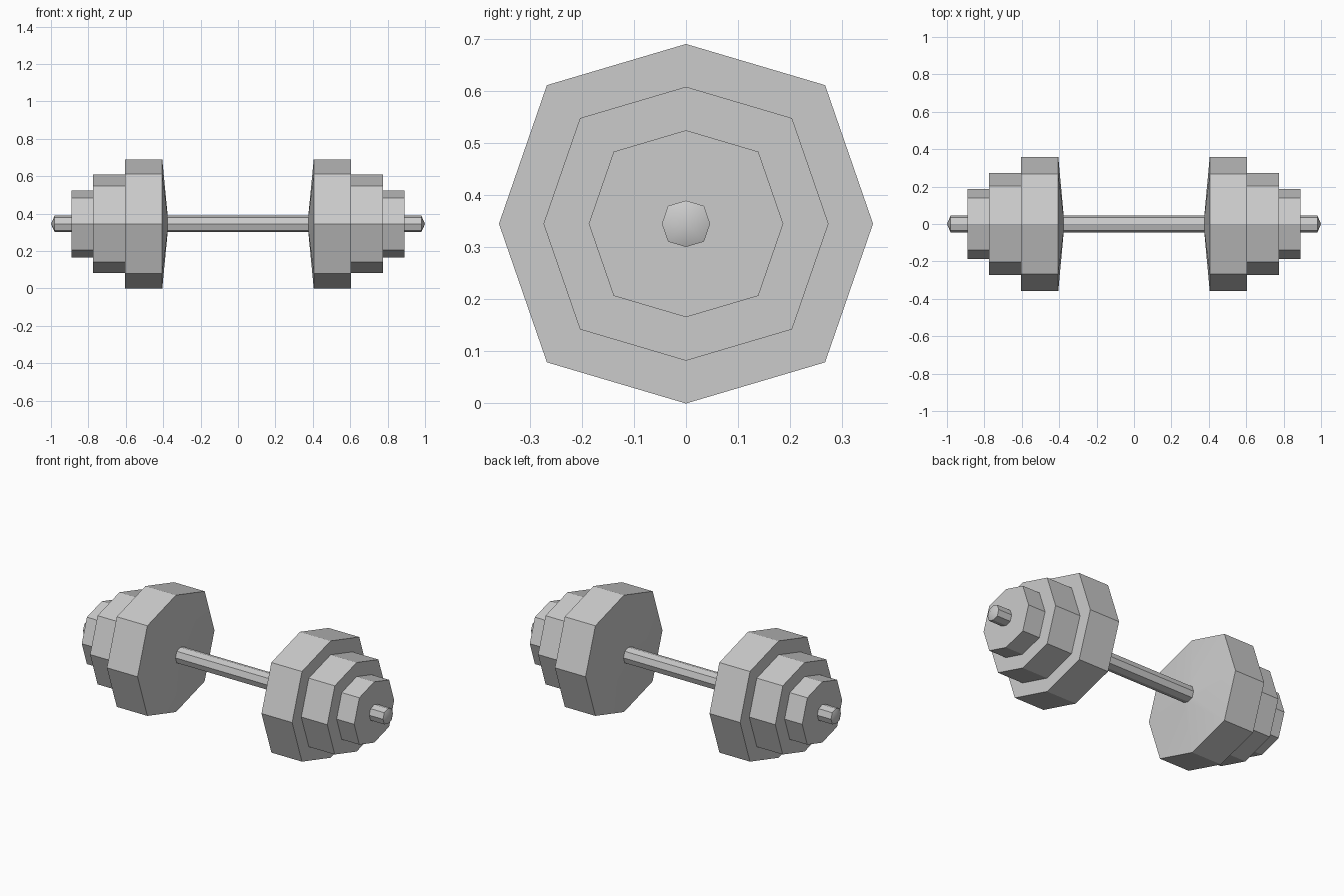
import bpy, bmesh

if "Cube" in bpy.data.objects:
    bpy.data.objects.remove(bpy.data.objects["Cube"])

CENTRE_Z = 0.345
# Eight-sided cross-section (y, z) of the largest plate; every ring is a scaled copy
SECTION = [(0.359, 0), (0.267, 0.266), (0, 0.345), (-0.267, 0.266),
           (-0.359, 0), (-0.267, -0.266), (0, -0.345), (0.267, -0.266)]
BAR, SMALL, MID, BIG = 0.129, 0.52, 0.762, 1.0


def loft(name, profile):
    """Skin rings along x; profile is (x, scale), scale 0 gives a point."""
    bm = bmesh.new()
    rings = []
    for x, s in profile:
        if s == 0:
            rings.append([bm.verts.new((x, 0, CENTRE_Z))] * 8)
        else:
            rings.append([bm.verts.new((x, y * s, CENTRE_Z + z * s)) for y, z in SECTION])
    for a, b in zip(rings, rings[1:]):
        for i in range(8):
            j = (i + 1) % 8
            bm.faces.new(list(dict.fromkeys((a[i], a[j], b[j], b[i]))))
    bmesh.ops.recalc_face_normals(bm, faces=bm.faces)
    # Make sure the skin faces outwards even though the tubes are open
    side = max(bm.faces, key=lambda f: abs(f.normal.y))
    if side.normal.y * side.calc_center_median().y < 0:
        bmesh.ops.reverse_faces(bm, faces=bm.faces)
    mesh = bpy.data.meshes.new(name)
    bm.to_mesh(mesh)
    bm.free()
    obj = bpy.data.objects.new(name, mesh)
    bpy.context.collection.objects.link(obj)
    bpy.ops.object.select_all(action='DESELECT')
    obj.select_set(True)
    bpy.context.view_layer.objects.active = obj
    bpy.ops.object.shade_smooth_by_angle(angle=0.45)
    return obj


# Grip bar between the plates
loft("handle", [(-0.376, BAR), (0.376, BAR)])

for label, d in (("left", -1), ("right", 1)):
    # Three stepped plates with a shallow cone on the inner face
    stack = [(0.376, BAR), (0.405, BIG), (0.605, BIG), (0.605, MID),
             (0.775, MID), (0.775, SMALL), (0.89, SMALL), (0.89, BAR)]
    loft(label + "_weight_plates", [(d * x, s) for x, s in stack])
    # Protruding bar end with a shallow pointed cap
    end = [(0.89, BAR), (0.98, BAR), (1.0, 0)]
    loft(label + "_bar_end", [(d * x, s) for x, s in end])
